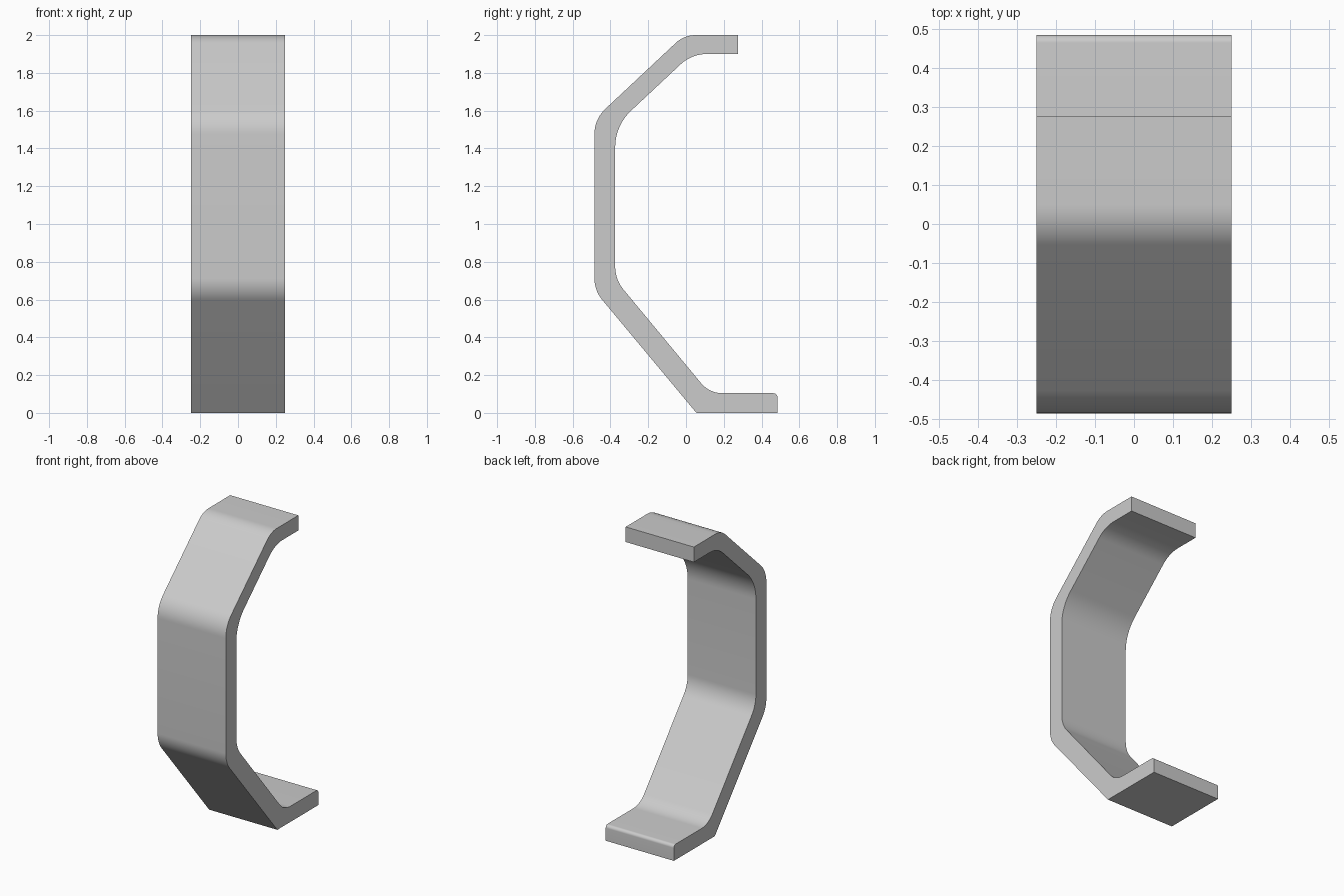
import bpy
import bmesh
import math
from mathutils import Vector

cube = bpy.data.objects.get("Cube")
if cube:
    bpy.data.objects.remove(cube, do_unlink=True)

WIDTH = 0.5
SEGMENTS = 10

# Profile corners: y, z, distance from the corner where its rounding starts
CORNERS = [
    (0.275, 2.0, 0), (-0.01, 2.0, 0.06), (-0.485, 1.555, 0.08),
    (-0.485, 0.648, 0.065), (0.055, 0.0, 0),
    (0.484, 0.0, 0), (0.484, 0.104, 0.02),
    (0.124, 0.104, 0.07), (-0.375, 0.706, 0.07),
    (-0.375, 1.521, 0.115), (0.03, 1.9, 0.08), (0.275, 1.9, 0),
]


def rounded_profile(corners):
    """Replace each rounded corner with a true tangent arc."""
    points = []
    for i, (y, z, t) in enumerate(corners):
        p = Vector((y, z))
        if t == 0:
            points.append(p)
            continue
        a = (Vector(corners[i - 1][:2]) - p).normalized()
        b = (Vector(corners[(i + 1) % len(corners)][:2]) - p).normalized()
        half = a.angle(b) / 2
        centre = p + (a + b).normalized() * (t / math.cos(half))
        start, end = p + a * t - centre, p + b * t - centre
        sweep = math.pi - 2 * half
        for k in range(SEGMENTS + 1):
            f = k / SEGMENTS
            arc = start * math.sin((1 - f) * sweep) + end * math.sin(f * sweep)
            points.append(centre + arc / math.sin(sweep) if sweep < 3 else p)
    return points


# Bent strip: profile extruded across the width
bm = bmesh.new()
verts = [bm.verts.new((-WIDTH / 2, p.x, p.y)) for p in rounded_profile(CORNERS)]
side = bm.faces.new(verts)
ext = bmesh.ops.extrude_face_region(bm, geom=[side], use_keep_orig=True)
moved = [v for v in ext["geom"] if isinstance(v, bmesh.types.BMVert)]
bmesh.ops.translate(bm, verts=moved, vec=(WIDTH, 0, 0))
bmesh.ops.recalc_face_normals(bm, faces=bm.faces)
mesh = bpy.data.meshes.new("bent_bracket")
bm.to_mesh(mesh)
bm.free()

bracket = bpy.data.objects.new("bent_bracket", mesh)
bpy.context.collection.objects.link(bracket)

# Plain grey material
grey = bpy.data.materials.new("light_grey")
grey.use_nodes = True
colour = (0.6, 0.6, 0.6, 1)
grey.diffuse_color = colour
grey.node_tree.nodes["Principled BSDF"].inputs["Base Color"].default_value = colour
mesh.materials.append(grey)

# Smooth bends with crisp edges
bpy.ops.object.select_all(action="DESELECT")
bracket.select_set(True)
bpy.context.view_layer.objects.active = bracket
bpy.ops.object.shade_smooth_by_angle(angle=math.radians(30))
